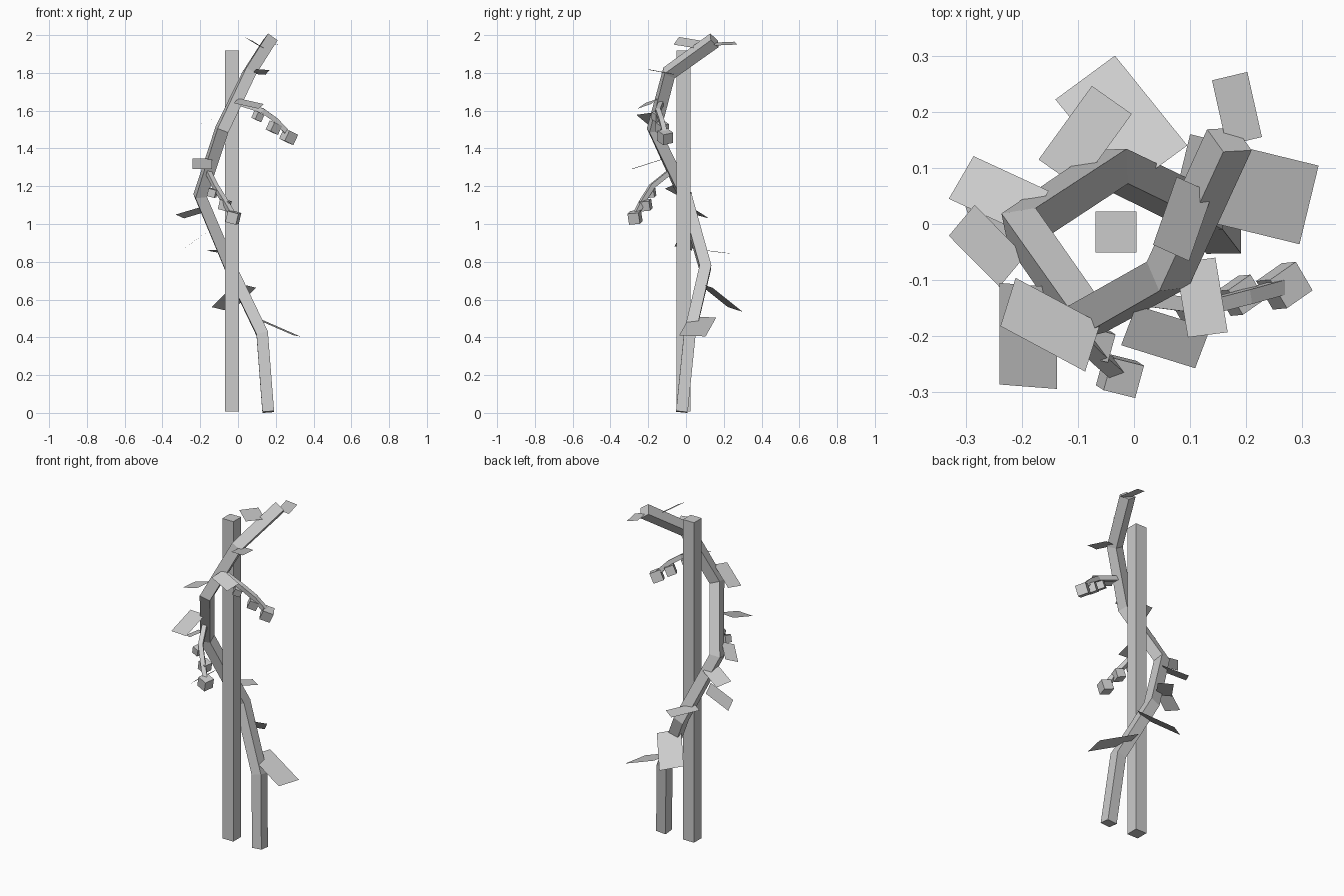
import bpy, math
from mathutils import Vector, Euler


def make(name, verts, faces):
    me = bpy.data.meshes.new(name)
    me.from_pydata([tuple(v) for v in verts], [], faces)
    me.update()
    ob = bpy.data.objects.new(name, me)
    bpy.context.collection.objects.link(ob)
    return ob


def box(name, center, size, rot=(0, 0, 0)):
    r = Euler([math.radians(a) for a in rot])
    vs = []
    for x in (-.5, .5):
        for y in (-.5, .5):
            for z in (-.5, .5):
                v = Vector((x * size[0], y * size[1], z * size[2]))
                v.rotate(r)
                vs.append(v + Vector(center))
    return make(name, vs, [(0, 1, 3, 2), (4, 6, 7, 5), (0, 4, 5, 1),
                           (2, 3, 7, 6), (0, 2, 6, 4), (1, 5, 7, 3)])


def square_sweep(name, path, half, ref):
    """Four-sided tube following the points of a path."""
    pts = [Vector(p) for p in path]
    n = len(pts)
    side = Vector(ref)
    vs, fs = [], []
    for i, p in enumerate(pts):
        a = (p - pts[max(i - 1, 0)]).normalized()
        b = (pts[min(i + 1, n - 1)] - p).normalized()
        t = (a + b).normalized()
        side = (side - t * side.dot(t)).normalized()
        up = t.cross(side)
        for u, v in ((-1, -1), (1, -1), (1, 1), (-1, 1)):
            vs.append(p + side * u * half + up * v * half)
    for i in range(n - 1):
        for k in range(4):
            j = (k + 1) % 4
            fs.append((i * 4 + k, i * 4 + j, i * 4 + 4 + j, i * 4 + 4 + k))
    e = (n - 1) * 4
    fs += [(3, 2, 1, 0), (e, e + 1, e + 2, e + 3)]
    return make(name, vs, fs)


# Support stake
box("stake", (-.032, -.014, .963), (.073, .073, 1.91))

# Climbing stem spiralling round the stake
square_sweep("stem", [(.16, -.022, .005), (.128, .02, .42), (-.04, .102, .77),
                      (-.2, -.005, 1.15), (-.085, -.17, 1.5),
                      (.06, -.09, 1.8), (.17, .15, 1.972)], .031, (1, 0, 0))

# Leaves: three corners each, the fourth completes the parallelogram
leaves = [
    ((.10, .16, .505), (.329, .104, .405), (.295, -.036, .41)),
    ((-.14, .222, .56), (-.034, .30, .535), (.095, .14, .663)),
    ((-.17, .115, .86), (-.075, .246, .843), (-.004, .196, .847)),
    ((-.18, .07, .946), (-.30, .03, .86), (-.27, -.06, .882)),
    ((-.152, .059, 1.07), (-.286, .121, 1.03), (-.33, .045, 1.05)),
    ((-.284, .034, 1.164), (-.33, -.021, 1.14), (-.24, -.112, 1.187)),
    ((-.24, -.105, 1.348), (-.24, -.286, 1.29), (-.137, -.294, 1.29)),
    ((-.06, -.177, 1.59), (-.087, -.263, 1.578), (-.238, -.182, 1.51)),
    ((.004, -.145, 1.665), (-.023, -.216, 1.64), (.109, -.257, 1.61)),
    ((.096, -.202, 1.82), (.167, -.193, 1.815), (.145, -.06, 1.79)),
    ((.034, -.037, 1.99), (.098, -.066, 1.95), (.14, .055, 1.93)),
    ((.139, .256, 1.965), (.202, .271, 1.95), (.228, .155, 1.945)),
]
for i, (a, b, c) in enumerate(leaves):
    a, b, c = Vector(a), Vector(b), Vector(c)
    make(f"leaf_{i + 1}", [a, b, c, a + c - b], [(0, 1, 2, 3)])

# Fruit trusses: drooping stalk with three growing cube fruits
trusses = [
    ("upper", [(-.01, -.13, 1.645), (.13, -.148, 1.60), (.20, -.13, 1.55), (.265, -.112, 1.48)],
     [(.105, -.153, 1.57), (.19, -.127, 1.51), (.268, -.11, 1.462)], (12, 22, 35)),
    ("lower", [(-.16, -.08, 1.28), (-.12, -.18, 1.20), (-.07, -.23, 1.12), (-.03, -.265, 1.05)],
     [(-.135, -.185, 1.165), (-.07, -.212, 1.10), (-.025, -.27, 1.035)], (5, 15, -14)),
]
for name, path, fruits, rot in trusses:
    square_sweep(name + "_fruit_stalk", path, .013, (0, 0, 1))
    for k, (c, s) in enumerate(zip(fruits, (.042, .052, .06))):
        box(f"{name}_fruit_{k + 1}", c, (s, s, s), rot)
